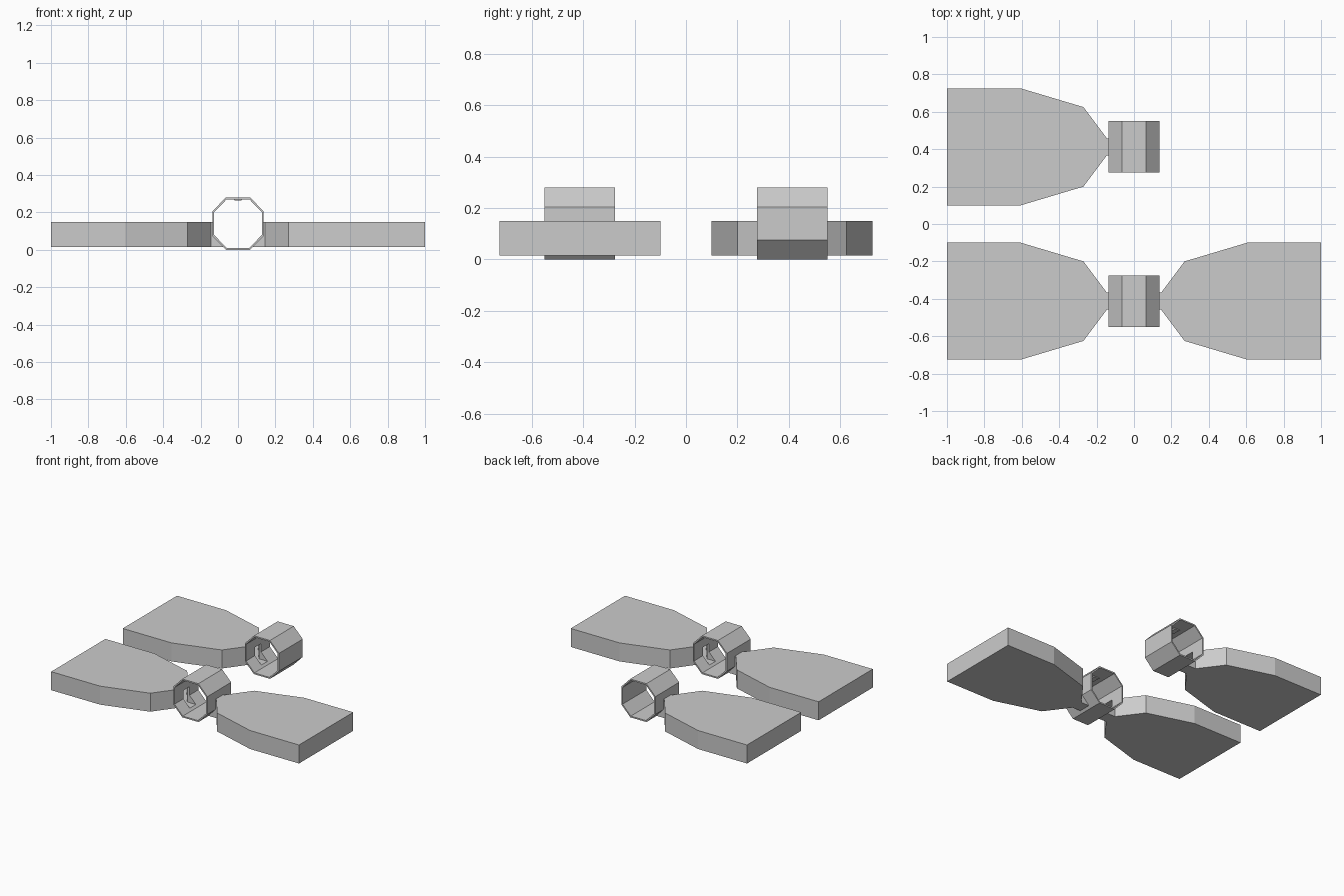
import bpy

if "Cube" in bpy.data.objects:
    bpy.data.objects.remove(bpy.data.objects["Cube"])

BAY_Y = 0.4125      # distance of each row from the centre
TUBE_HALF = 0.137   # half length of a tube
WALL = 0.01


def prism(name, points, axis, lo, hi):
    """Extrude a 2D outline along y (outline in x, z) or z (outline in x, y)."""
    area = sum(p[0] * q[1] - q[0] * p[1] for p, q in zip(points, points[1:] + points[:1]))
    if (area < 0) == (axis == 'Z'):
        points = points[::-1]
    put = (lambda p, d: (p[0], d, p[1])) if axis == 'Y' else (lambda p, d: (p[0], p[1], d))
    n = len(points)
    verts = [put(p, lo) for p in points] + [put(p, hi) for p in points]
    faces = [tuple(range(n))[::-1], tuple(range(n, 2 * n))]
    faces += [(i, (i + 1) % n, n + (i + 1) % n, n + i) for i in range(n)]
    mesh = bpy.data.meshes.new(name)
    mesh.from_pydata(verts, [], faces)
    obj = bpy.data.objects.new(name, mesh)
    bpy.context.collection.objects.link(obj)
    return obj


def cut(obj, cutter):
    """Subtract the cutter and remove it."""
    mod = obj.modifiers.new("cut", 'BOOLEAN')
    mod.operation = 'DIFFERENCE'
    mod.solver = 'EXACT'
    mod.object = cutter
    deps = bpy.context.evaluated_depsgraph_get()
    mesh = bpy.data.meshes.new_from_object(obj.evaluated_get(deps))
    obj.modifiers.clear()
    obj.data = mesh
    bpy.data.objects.remove(cutter)


def octagon(inset):
    a, b, h = 0.1375 - inset, 0.065 - inset * 0.42, 0.14 - inset
    return [(x, z + 0.14) for x, z in
            ((a, -b), (a, b), (b, h), (-b, h), (-a, b), (-a, -b), (-b, -h), (b, -h))]


def paddle(side, cy, inset, reach):
    half = [(1 - inset, 0.3125 - inset), (0.605, 0.3125 - inset),
            (0.27, 0.2125 - inset), (0.145, 0.045 - inset), (reach, 0.045 - inset)]
    outline = half + [(x, -y) for x, y in half[::-1]]
    return [(side * x, cy + y) for x, y in outline]


def paddle_cavity(side, cy):
    return prism("cavity_cutter", paddle(side, cy, WALL, 0.068), 'Z', 0.025, 0.14)


def build_row(label, cy, sides):
    y0, y1 = cy - TUBE_HALF, cy + TUBE_HALF
    # open octagonal tube with a doorway for each paddle
    tube = prism(label + "_tube", octagon(0), 'Y', y0, y1)
    cut(tube, prism("bore_cutter", octagon(WALL), 'Y', y0 - 0.1, y1 + 0.1))
    for side in sides:
        cut(tube, paddle_cavity(side, cy))
        # hollow paddle whose neck meets the tube's outer wall
        name = label + ("_right_paddle" if side > 0 else "_left_paddle")
        plate = prism(name, paddle(side, cy, 0, 0.06), 'Z', 0.015, 0.15)
        cut(plate, prism("tube_cutter", octagon(0), 'Y', y0, y1))
        cut(plate, paddle_cavity(side, cy))
    # small ceiling fitting inside the tube
    prism(label + "_ceiling_fitting",
          [(-0.025, 0.271), (0.025, 0.271), (0.018, 0.263), (-0.018, 0.263)],
          'Y', cy - 0.03, cy + 0.03)


build_row("front", -BAY_Y, (-1, 1))
build_row("back", BAY_Y, (-1,))
